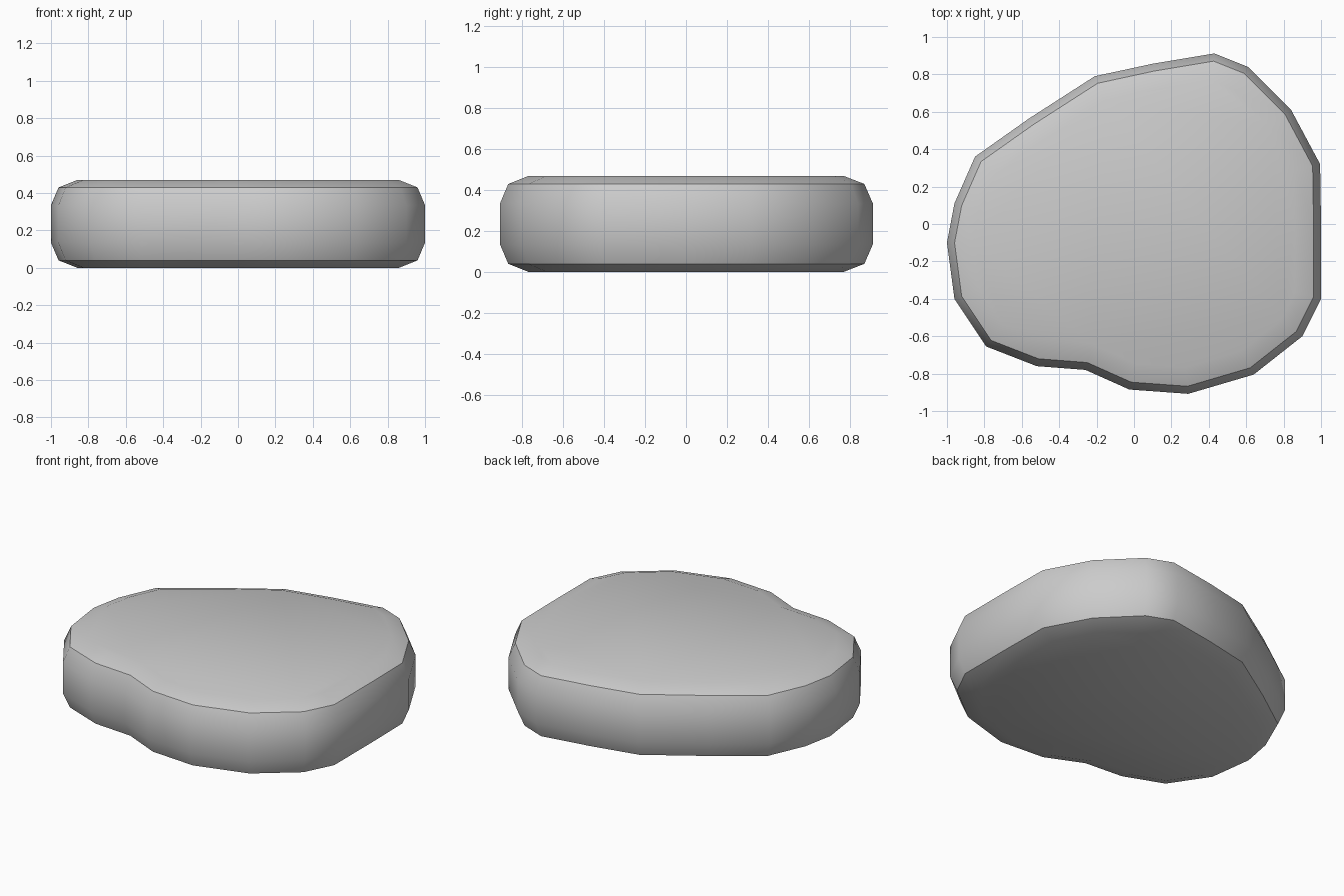
import bpy, bmesh
from mathutils import Vector

if "Cube" in bpy.data.objects:
    bpy.data.objects.remove(bpy.data.objects["Cube"])

# Stone outline seen from above, counter-clockwise
OUTLINE = [Vector(p) for p in [
    (1.0, -0.40), (1.0, 0.0), (0.995, 0.32), (0.84, 0.61), (0.61, 0.84),
    (0.43, 0.912), (0.10, 0.857), (-0.21, 0.79), (-0.56, 0.565),
    (-0.85, 0.36), (-0.96, 0.11), (-1.0, -0.10), (-0.96, -0.40),
    (-0.79, -0.655), (-0.52, -0.76), (-0.26, -0.78), (-0.025, -0.885),
    (0.29, -0.908), (0.64, -0.805), (0.90, -0.60)]]

# Rounded side profile: (inset, height)
PROFILE = [(0.14, 0.0), (0.04, 0.04), (0.0, 0.135),
           (0.0, 0.335), (0.04, 0.43), (0.14, 0.47)]


def inset(points, d):
    """Move every outline point inward by d, keeping edges parallel."""
    out = []
    for i, p in enumerate(points):
        a = (p - points[i - 1]).normalized()
        b = (points[(i + 1) % len(points)] - p).normalized()
        na, nb = Vector((-a.y, a.x)), Vector((-b.y, b.x))
        out.append(p + (na + nb) * d / (1 + na.dot(nb)))
    return out


bm = bmesh.new()
rings = [[bm.verts.new((p.x, p.y, z)) for p in inset(OUTLINE, d)]
         for d, z in PROFILE]

# Sides between neighbouring rings, then flat bottom and top
n = len(OUTLINE)
for low, high in zip(rings, rings[1:]):
    for i in range(n):
        j = (i + 1) % n
        bm.faces.new((low[i], low[j], high[j], high[i]))
bm.faces.new(rings[0][::-1])
bm.faces.new(rings[-1])

mesh = bpy.data.meshes.new("flat_stone")
bm.to_mesh(mesh)
bm.free()
stone = bpy.data.objects.new("flat_stone", mesh)
bpy.context.collection.objects.link(stone)

# Soft shading with a crisp rim
bpy.context.view_layer.objects.active = stone
stone.select_set(True)
bpy.ops.object.shade_smooth_by_angle(angle=0.6)
